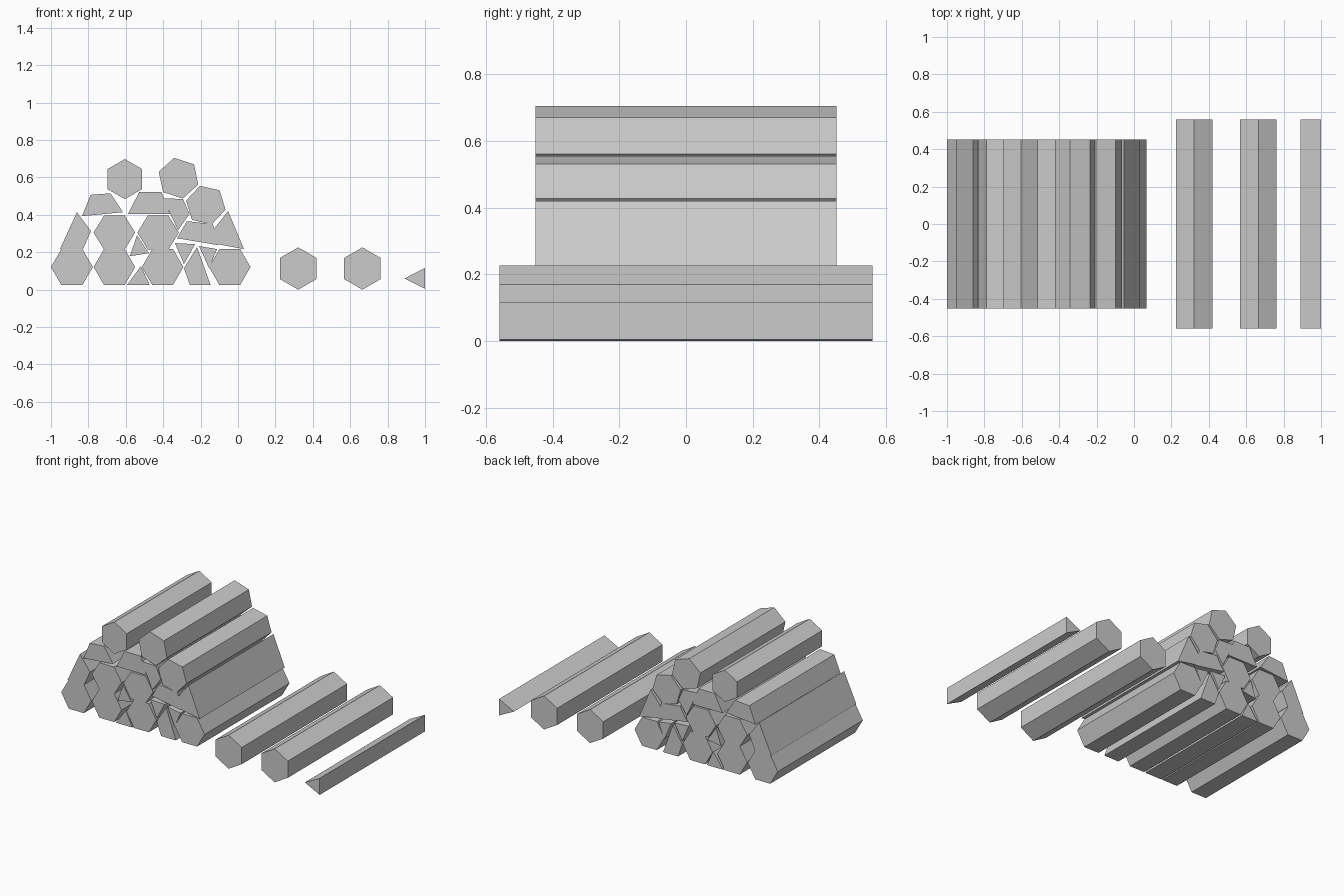
import bpy, bmesh
from math import cos, sin, radians


def prism(name, pts, half_len):
    """Extrude a front-view (x, z) outline along y."""
    n = len(pts)
    bm = bmesh.new()
    a = [bm.verts.new((x, -half_len, z)) for x, z in pts]
    b = [bm.verts.new((x, half_len, z)) for x, z in pts]
    bm.faces.new(a)
    bm.faces.new(b[::-1])
    for i in range(n):
        j = (i + 1) % n
        bm.faces.new((a[j], a[i], b[i], b[j]))
    bmesh.ops.recalc_face_normals(bm, faces=bm.faces)
    me = bpy.data.meshes.new(name)
    bm.to_mesh(me)
    bm.free()
    ob = bpy.data.objects.new(name, me)
    bpy.context.collection.objects.link(ob)
    return ob


def hexagon(x, z, r, turn=0, squash=1):
    return [(x + r * cos(radians(turn + 60 * i)),
             z + squash * r * sin(radians(turn + 60 * i))) for i in range(6)]


PILE, LOOSE = 0.452, 0.56

# whole round logs in the pile: x, z, radius, turn, squash
for i, h in enumerate([
    (-0.888, 0.121, 0.112), (-0.661, 0.121, 0.111), (-0.403, 0.121, 0.111),
    (-0.044, 0.121, 0.111),
    (-0.661, 0.305, 0.111, 0, 0.94), (-0.427, 0.305, 0.111, 0, 0.94),
    (-0.605, 0.591, 0.107, 30), (-0.318, 0.596, 0.111, 102),
    (-0.172, 0.452, 0.108, 107),
]):
    prism(f"whole_log_{i + 1}", hexagon(*h), PILE)

# half-split logs
for i, q in enumerate([
    [(-0.952, 0.217), (-0.829, 0.217), (-0.786, 0.313), (-0.861, 0.414)],
    [(-0.834, 0.393), (-0.615, 0.414), (-0.682, 0.515), (-0.788, 0.507)],
    [(-0.588, 0.404), (-0.364, 0.404), (-0.409, 0.521), (-0.529, 0.521)],
    [(-0.401, 0.489), (-0.321, 0.318), (-0.259, 0.405), (-0.294, 0.484)],
    [(-0.326, 0.275), (-0.107, 0.238), (-0.134, 0.350), (-0.273, 0.366)],
    [(0.032, 0.217), (-0.053, 0.420), (-0.134, 0.318), (-0.110, 0.243)],
    [(-0.219, 0.227), (-0.146, 0.024), (-0.257, 0.024), (-0.289, 0.115)],
]):
    prism(f"half_log_{i + 1}", q, PILE)

# small split wedges filling the gaps
for i, t in enumerate([
    [(-0.594, 0.024), (-0.471, 0.024), (-0.519, 0.126)],
    [(-0.578, 0.179), (-0.476, 0.195), (-0.540, 0.291)],
    [(-0.337, 0.249), (-0.230, 0.243), (-0.289, 0.136)],
    [(-0.208, 0.233), (-0.112, 0.217), (-0.155, 0.115)],
]):
    prism(f"split_wedge_{i + 1}", t, PILE)

# longer loose logs lying beside the pile
for i, x in enumerate((0.322, 0.665)):
    prism(f"loose_log_{i + 1}", hexagon(x, 0.113, 0.113, 30), LOOSE)
prism("loose_wedge", [(0.89, 0.06), (1.0, 0.005), (1.0, 0.116)], LOOSE)
